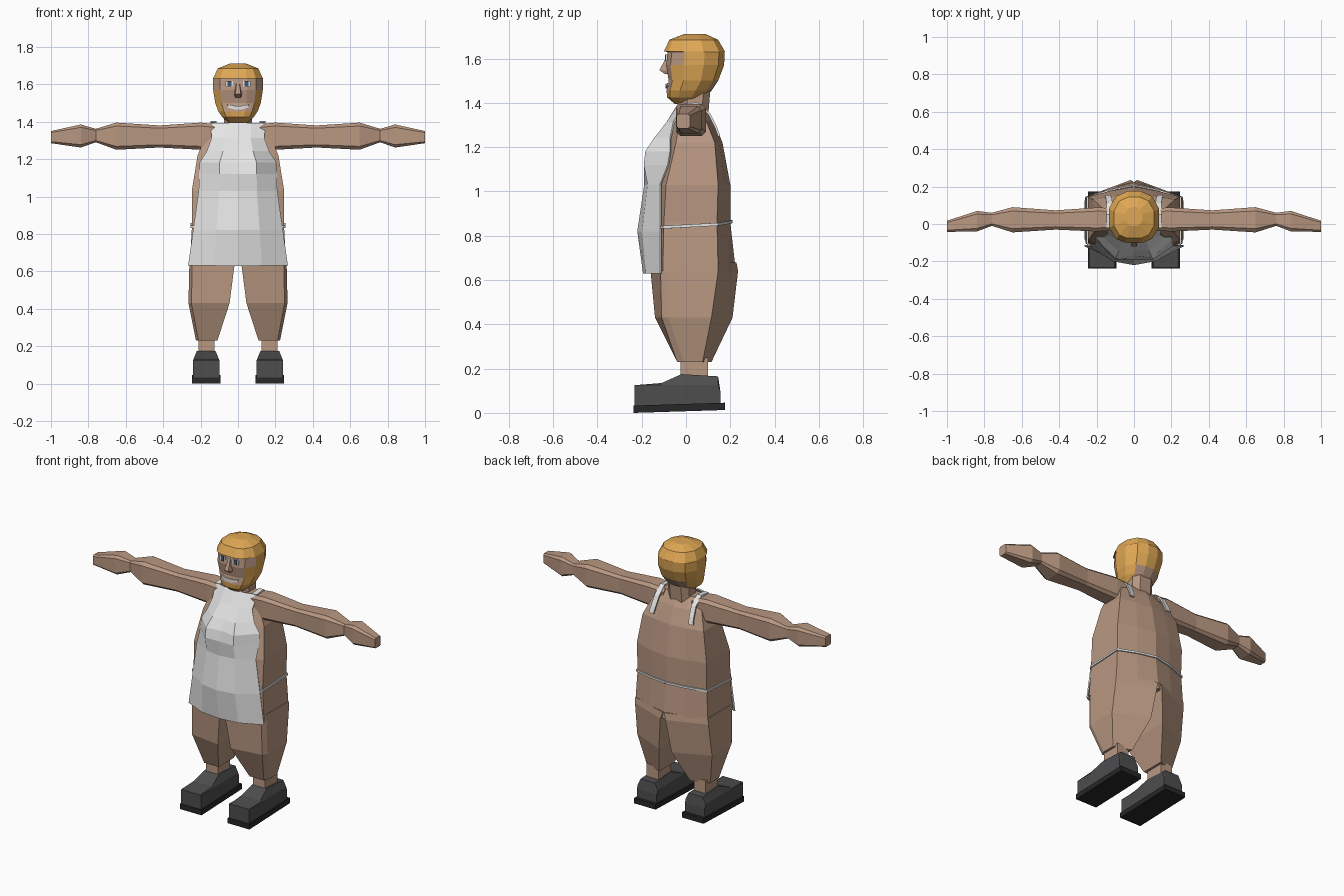
import bpy, bmesh


def make_mat(name, rgb):
    m = bpy.data.materials.new(name)
    m.diffuse_color = (*rgb, 1)
    return m


SKIN = make_mat("skin", (0.48, 0.31, 0.22))
WHITE = make_mat("apron white", (0.78, 0.78, 0.78))
HAIR = make_mat("golden hair", (0.74, 0.39, 0.09))
SHOE = make_mat("shoe grey", (0.075, 0.075, 0.078))
SOLE = make_mat("sole black", (0.02, 0.02, 0.02))
IRIS = make_mat("iris blue", (0.06, 0.10, 0.17))


def loft(name, rings, mats, closed=True, rule=None, mirror=False, thick=0):
    """Skin a list of equal-length point rings; closed rings are capped."""
    bm = bmesh.new()
    vs = [[bm.verts.new(p) for p in r] for r in rings]
    n = len(rings[0])
    for a, b in zip(vs, vs[1:]):
        for i in range(n if closed else n - 1):
            j = (i + 1) % n
            bm.faces.new((a[i], a[j], b[j], b[i]))
    if closed:
        bm.faces.new(vs[0])
        bm.faces.new(vs[-1])
    bmesh.ops.recalc_face_normals(bm, faces=bm.faces)
    if rule:
        for f in bm.faces:
            f.material_index = rule(f.calc_center_median())
    me = bpy.data.meshes.new(name)
    bm.to_mesh(me)
    bm.free()
    for m in mats:
        me.materials.append(m)
    ob = bpy.data.objects.new(name, me)
    bpy.context.collection.objects.link(ob)
    if thick:
        s = ob.modifiers.new("thickness", 'SOLIDIFY')
        s.thickness = thick
        s.offset = 0
    if mirror:
        ob.modifiers.new("mirror", 'MIRROR')
    return ob


def sym(half, z):
    """Closed ring from (x, y) points running front to back on the +x side."""
    left = [(-x, y) for x, y in reversed(half) if x > 1e-6]
    return [(x, y, z) for x, y in half + left]


# Torso: z, half width, front, side front, side back, back
torso = [(0.64, 0.258, -0.155, -0.105, 0.145, 0.225),
         (0.86, 0.245, -0.17, -0.10, 0.14, 0.20),
         (1.03, 0.247, -0.155, -0.09, 0.145, 0.20),
         (1.22, 0.216, -0.11, -0.045, 0.13, 0.165),
         (1.32, 0.175, -0.06, -0.03, 0.09, 0.125),
         (1.385, 0.135, -0.02, -0.01, 0.05, 0.085)]
loft("torso", [sym([(0, f), (w * .5, f * .6 + sf * .4), (w, sf), (w, sb),
                    (w * .5, b * .6 + sb * .4), (0, b)], z)
               for z, w, f, sf, sb, b in torso], [SKIN])

# Legs: z, inner x, outer x, front, side front, side back, back
legs = [(0.68, 0.005, 0.258, -0.16, -0.105, 0.145, 0.228),
        (0.64, 0.018, 0.26, -0.16, -0.105, 0.145, 0.235),
        (0.43, 0.045, 0.265, -0.14, -0.10, 0.115, 0.21),
        (0.23, 0.11, 0.225, -0.04, -0.03, 0.075, 0.115)]
loft("leg", [[(i, f, z), (o * .94, sf - .01, z), (o, sf + .02, z), (o, sb, z), (i, b, z)]
             for z, i, o, f, sf, sb, b in legs], [SKIN], mirror=True)
loft("ankle", [[(0.125, -0.025, z), (0.21, -0.025, z), (0.21, 0.1, z), (0.125, 0.1, z)]
               for z in (0.15, 0.25)], [SKIN], mirror=True)

# Shoes: y, top z, top inner x, top outer x
shoe = [(-0.232, 0.125, 0.105, 0.23), (-0.11, 0.135, 0.105, 0.235),
        (-0.02, 0.175, 0.12, 0.22), (0.145, 0.165, 0.12, 0.22), (0.155, 0.1, 0.105, 0.235)]
loft("shoe", [[(0.1, y, 0.03), (0.24, y, 0.03), (0.24, y, min(t, 0.125)), (o, y, t),
               (i, y, t), (0.1, y, min(t, 0.125))] for y, t, i, o in shoe], [SHOE], mirror=True)
loft("sole", [[(0.093, y, z), (0.247, y, z), (0.247, y, z + .033), (0.093, y, z + .033)]
              for y, z in ((-0.237, 0), (0.175, 0.013))], [SOLE], mirror=True)

# Arms with hands: x, bottom, top, front, back
arms = [(0.10, 1.25, 1.385, -0.035, 0.085), (0.20, 1.25, 1.395, -0.04, 0.088),
        (0.42, 1.262, 1.38, -0.03, 0.073), (0.65, 1.25, 1.395, -0.045, 0.09),
        (0.76, 1.29, 1.362, -0.01, 0.06), (0.84, 1.262, 1.385, -0.04, 0.07),
        (1.00, 1.285, 1.35, -0.042, 0.017)]
OCT = [(-1, -.75), (-.7, -1), (.7, -1), (1, -.75), (1, .75), (.7, 1), (-.7, 1), (-1, .75)]
loft("arm", [[(x, (f + k) / 2 + u * (k - f) / 2, (b + t) / 2 + v * (t - b) / 2) for u, v in OCT]
             for x, b, t, f, k in arms], [SKIN], mirror=True)

# Neck
loft("neck", [sym([(.045, f), (.075, f + .04), (.075, b - .03), (.04, b)], z)
              for z, f, b in ((1.34, -.04, .10), (1.46, -.03, .11))], [SKIN])

# Head with hair and beard: z, half width, front, back
head = [(1.395, 0.05, -0.05, 0.05), (1.425, 0.085, -0.085, 0.085), (1.455, 0.105, -0.088, 0.115),
        (1.50, 0.122, -0.078, 0.145), (1.57, 0.133, -0.09, 0.172), (1.63, 0.133, -0.083, 0.175),
        (1.632, 0.133, -0.1, 0.176), (1.685, 0.108, -0.075, 0.145), (1.71, 0.045, -0.01, 0.09)]
PLAN = [(.36, -1), (.72, -.85), (1, -.4), (1, .3), (.72, .8), (.26, 1)]


def head_colour(c):
    face = c.y < -0.05 and 1.45 < c.z < 1.632 and abs(c.x) < 0.09
    temple = c.y < -0.01 and 1.57 < c.z < 1.632
    nape = c.y > 0.07 and c.z < 1.48 and abs(c.x) < 0.08
    return 1 if face or temple or nape else 0


loft("head", [sym([(px * w, (f + b) / 2 + py * (b - f) / 2) for px, py in PLAN], z)
              for z, w, f, b in head], [HAIR, SKIN], rule=head_colour)

# Nose wedge
loft("nose", [[(-w, -0.07, z), (w, -0.07, z), (w * .6, y, z), (-w * .6, y, z)]
              for z, w, y in ((1.53, .02, -.095), (1.547, .024, -.12), (1.61, .012, -.088))], [SKIN])


# Eyes and mouth: thin plates lying on the face
def plate(name, x0, x1, z0, z1, y, mat):
    loft(name, [[(x0, v, z0), (x1, v, z0), (x1, v, z1), (x0, v, z1)]
                for v in (y, y + 0.008)], [mat], mirror=True)


plate("eye_white", 0.026, 0.066, 1.588, 1.618, -0.0915, WHITE)
plate("iris", 0.036, 0.056, 1.588, 1.618, -0.0945, IRIS)
loft("mouth", [[(x, -0.089 + 2.5 * x * x, z + x * x * 4), (x, -0.089 + 2.5 * x * x, z + .02 + x * x * 2)]
               for x in (-.058, -.03, 0, .03, .058) for z in (1.464,)],
     [WHITE], closed=False, thick=0.006)

# Apron: z, half width, centre y, middle y, edge y
apron = [(1.392, 0.145, -0.035, -0.03, -0.012), (1.31, 0.14, -0.085, -0.085, -0.055),
         (1.24, 0.165, -0.135, -0.14, -0.07), (1.18, 0.203, -0.165, -0.18, -0.07),
         (1.12, 0.205, -0.185, -0.187, -0.08), (1.03, 0.208, -0.185, -0.17, -0.115),
         (0.82, 0.238, -0.216, -0.195, -0.115), (0.63, 0.265, -0.19, -0.177, -0.115)]
loft("apron", [[(-w, e, z), (-w * .48, m, z), (0, c, z), (w * .48, m, z), (w, e, z)]
               for z, w, c, m, e in apron], [WHITE], closed=False, thick=0.008)

# Shoulder straps and waist string
loft("shoulder_strap", [[(x - .016, y, z), (x + .016, y, z)] for x, y, z in
                        ((.13, -.02, 1.39), (.13, .05, 1.398), (.13, .105, 1.35),
                         (.135, .135, 1.29), (.14, .15, 1.25))],
     [WHITE], closed=False, mirror=True, thick=0.01)
loft("waist_string", [[(x, y, z), (x, y, z + .013)] for x, y, z in
                      ((.236, -.113, .832), (.25, -.102, .832), (.25, .142, .845),
                       (.125, .183, .852), (0, .206, .857))],
     [WHITE], closed=False, mirror=True, thick=0.008)
